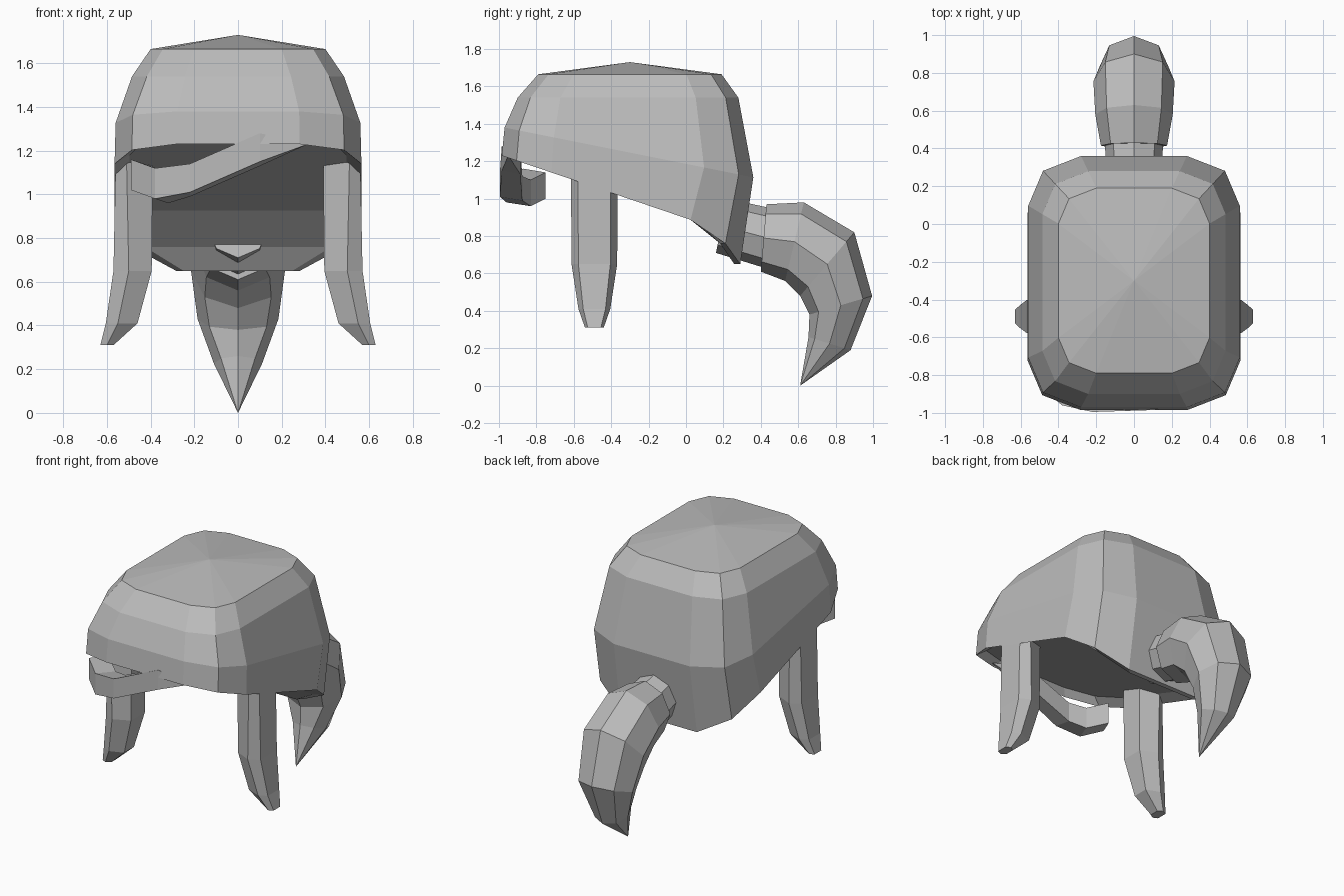
import bpy, bmesh, math
from mathutils import Vector

cube = bpy.data.objects.get("Cube")
if cube:
    bpy.data.objects.remove(cube)

hair = bpy.data.materials.new("hair_grey")
hair.use_nodes = True
GREY = (0.5, 0.5, 0.5, 1)
hair.diffuse_color = GREY
hair.node_tree.nodes["Principled BSDF"].inputs["Base Color"].default_value = GREY


def loft(name, rings, start=None, end=None):
    """Skin closed rings; each end is a flat cap, or a fan to a point."""
    bm = bmesh.new()
    loops = [[bm.verts.new(p) for p in ring] for ring in rings]
    n = len(loops[0])
    for a, b in zip(loops, loops[1:]):
        for i in range(n):
            j = (i + 1) % n
            bm.faces.new((a[i], a[j], b[j], b[i]))
    for loop, tip in ((loops[0], start), (loops[-1], end)):
        if tip is None:
            bm.faces.new(loop)
        else:
            v = bm.verts.new(tip)
            for i in range(n):
                bm.faces.new((loop[i], loop[(i + 1) % n], v))
    bmesh.ops.recalc_face_normals(bm, faces=bm.faces)
    mesh = bpy.data.meshes.new(name)
    bm.to_mesh(mesh)
    bm.free()
    mesh.materials.append(hair)
    obj = bpy.data.objects.new(name, mesh)
    bpy.context.collection.objects.link(obj)
    return obj


# Cap: rounded-rectangle rings, with a hem that drops towards the back
def cap_ring(hx, front, back, height):
    corner = [(1, 0.47), (0.86, 0.14), (0.5, 0)]
    right = [(hx * u, back - hx * v) for u, v in corner]
    right = [(hx * u, front + hx * v) for u, v in reversed(corner)] + right
    outline = right + [(-x, y) for x, y in reversed(right)]
    return [Vector((x, y, height(y))) for x, y in outline]


def hem_height(y):
    if y < 0.05:
        return 1.14 - 0.34 * (y + 0.72)
    return 0.76 if y < 0.25 else 0.65


hem = cap_ring(0.565, -0.985, 0.29, hem_height)
middle = cap_ring(0.56, -0.97, 0.36, lambda y: 1.33 - 0.2 * (y + 0.72))
shoulder = cap_ring(0.485, -0.9, 0.28, lambda y: 1.54)
crown = cap_ring(0.4, -0.79, 0.19, lambda y: 1.665)
cap = loft("hair_cap", [hem, middle, shoulder, crown], end=(0, -0.3, 1.73))

# Recessed underside, split into strips running from side to side
bm = bmesh.new()
bm.from_mesh(cap.data)
under = max(bm.faces, key=lambda f: len(f.verts))
bm.faces.remove(under)
bm.verts.ensure_lookup_table()
rim = bm.verts[:12]
inner = []
for v in rim:
    lift = 0.04 if v.co.y < 0.1 else 0
    inner.append(bm.verts.new((v.co.x * 0.88, -0.35 + (v.co.y + 0.35) * 0.95, v.co.z + lift)))
for i in range(12):
    j = (i + 1) % 12
    bm.faces.new((rim[j], rim[i], inner[i], inner[j]))
for i in range(5):
    bm.faces.new((inner[i + 1], inner[i], inner[11 - i], inner[10 - i]))
bmesh.ops.recalc_face_normals(bm, faces=bm.faces)
bm.to_mesh(cap.data)
bm.free()

# Side locks: hexagonal strands that flare outwards at the bottom
lock_levels = [  # z, outer x, middle x, inner x, half depth
    (1.15, 0.56, 0.51, 0.39, 0.125),
    (0.65, 0.57, 0.50, 0.395, 0.122),
    (0.41, 0.605, 0.55, 0.46, 0.085),
    (0.31, 0.63, 0.60, 0.57, 0.05),
]
for side, label in ((1, "left"), (-1, "right")):
    rings = []
    for z, outer, mid, inn, d in lock_levels:
        section = [(outer, -0.7), (mid, -1), (inn, -0.6), (inn, 0.6), (mid, 1), (outer, 0.7)]
        rings.append([(side * x, -0.49 + d * k, z) for x, k in section])
    loft(label + "_side_lock", rings)


# Ponytail: octagonal rings between an outer and an inner curve
def tail_ring(oy, oz, iy, iz, w):
    mid = Vector((0, (oy + iy) / 2, (oz + iz) / 2))
    half = Vector((0, (oy - iy) / 2, (oz - iz) / 2))
    ring = []
    for k in range(8):
        a = k * math.pi / 4
        ring.append(mid + half * math.cos(a) + Vector((w * math.sin(a), 0, 0)))
    return ring


loft("ponytail_knot", [tail_ring(0.22, 1.0, 0.16, 0.71, 0.14),
                       tail_ring(0.45, 0.95, 0.42, 0.63, 0.155)])
loft("ponytail", [
    tail_ring(0.43, 0.97, 0.40, 0.61, 0.175),
    tail_ring(0.63, 0.98, 0.53, 0.56, 0.205),
    tail_ring(0.90, 0.82, 0.61, 0.48, 0.215),
    tail_ring(0.995, 0.48, 0.66, 0.38, 0.185),
    tail_ring(0.88, 0.19, 0.655, 0.26, 0.11),
], end=(0, 0.61, 0.0))

# Fringe: a swept strand crossing the forehead and curling back at one side
fringe_path = [  # x, front y, low z, high z, depth
    (0.10, -0.985, 1.13, 1.28, 0.10),
    (-0.22, -0.995, 0.99, 1.14, 0.12),
    (-0.38, -0.96, 0.96, 1.12, 0.13),
    (-0.49, -0.87, 1.00, 1.16, 0.12),
]
rings = []
for x, y, low, high, d in fringe_path:
    inward = 0.06 if x < -0.3 else 0
    rings.append([(x, y, low + 0.02), (x, y, high), (x + inward, y + d, high - 0.02),
                  (x + inward, y + d, low)])
loft("fringe", rings, start=(0.32, -0.95, 1.23))
